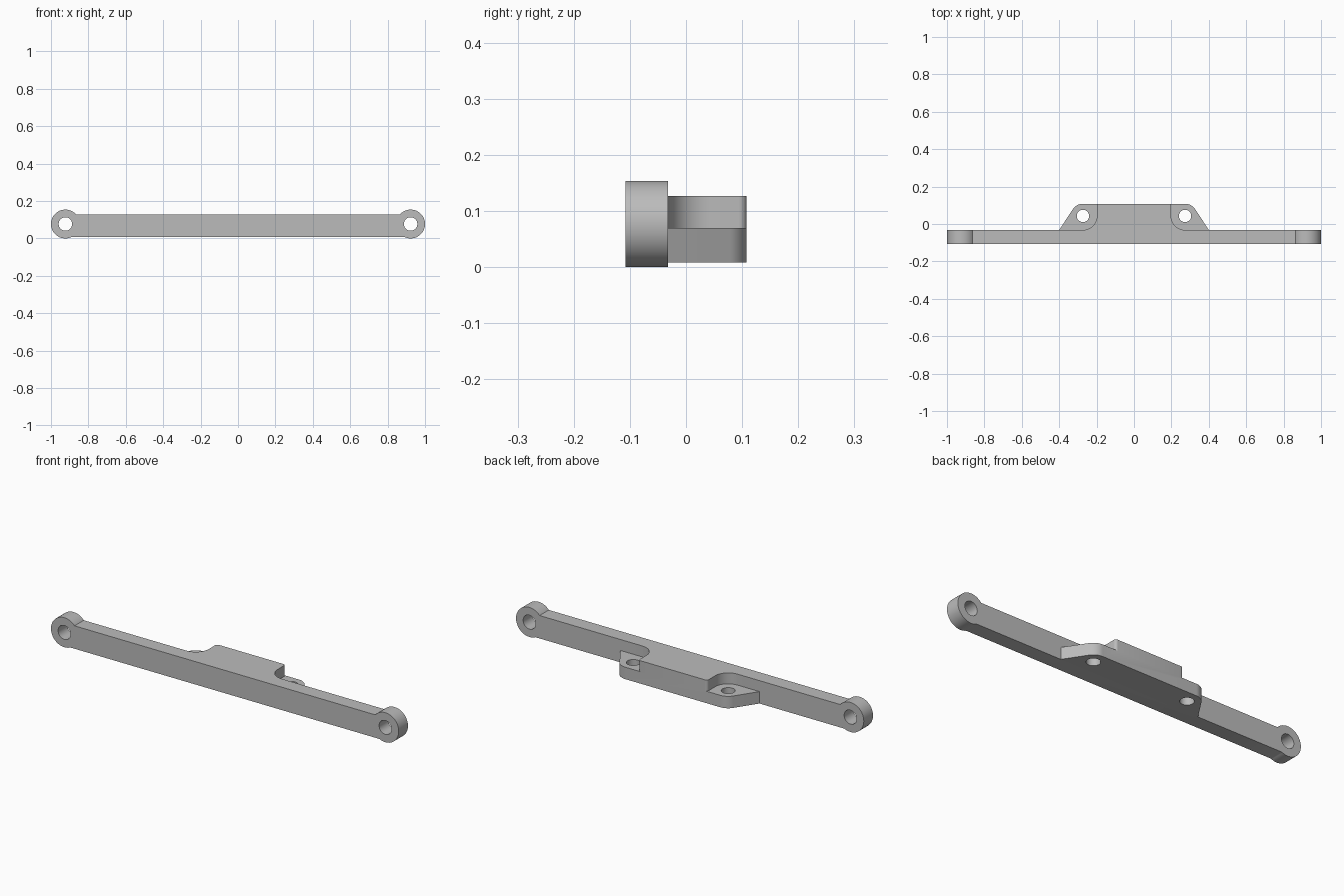
import bpy
import bmesh
from math import cos, sin, radians, pi

if "Cube" in bpy.data.objects:
    bpy.data.objects.remove(bpy.data.objects["Cube"], do_unlink=True)

FRONT, SHOULDER, BACK = -0.108, -0.032, 0.108     # depth levels
BOTTOM, EAR_TOP, TOP = 0.008, 0.07, 0.127         # height levels
EYE_X, EYE_Z, EYE_R = 0.923, 0.077, 0.077         # end eyes
EAR_X, EAR_Y = 0.273, 0.043                       # mounting holes

metal = bpy.data.materials.new("plain grey")
metal.use_nodes = True
grey = (0.5, 0.5, 0.5, 1)
metal.diffuse_color = grey
metal.node_tree.nodes["Principled BSDF"].inputs["Base Color"].default_value = grey


def arc(cx, cy, r, start, end, steps=14):
    angles = [radians(start + (end - start) * i / steps) for i in range(steps + 1)]
    return [(cx + r * cos(a), cy + r * sin(a)) for a in angles]


def prism(name, outline, low, high, along_y=False):
    """Extrude an outline along z, or an x-z outline along y."""
    bm = bmesh.new()
    place = (lambda u, v, w: (u, w, v)) if along_y else (lambda u, v, w: (u, v, w))
    face = bm.faces.new([bm.verts.new(place(u, v, low)) for u, v in outline])
    moved = bmesh.ops.extrude_face_region(bm, geom=[face])["geom"]
    shift = place(0, 0, high - low)
    bmesh.ops.translate(bm, vec=shift, verts=[g for g in moved if isinstance(g, bmesh.types.BMVert)])
    bmesh.ops.recalc_face_normals(bm, faces=bm.faces)
    mesh = bpy.data.meshes.new(name)
    bm.to_mesh(mesh)
    bm.free()
    mesh.materials.append(metal)
    obj = bpy.data.objects.new(name, mesh)
    bpy.context.collection.objects.link(obj)
    return obj


def circle(cx, cy, r):
    return arc(cx, cy, r, 0, 360, 64)[:-1]


def combine(body, tool, operation):
    mod = body.modifiers.new(operation, "BOOLEAN")
    mod.operation, mod.solver, mod.object = operation, "EXACT", tool
    bpy.context.view_layer.objects.active = body
    bpy.ops.object.modifier_apply(modifier=mod.name)
    bpy.data.objects.remove(tool, do_unlink=True)


def flip(points, side):
    return [(side * x, y) for x, y in points]


# Bar with the rear mounting block, seen in plan
half = [(EYE_X, FRONT), (EYE_X, SHOULDER), (0.4, SHOULDER)]
half += arc(EAR_X, EAR_Y, BACK - EAR_Y, 33.3, 90)
link_bar = prism("link_bar", half + flip(half, -1)[::-1], BOTTOM, TOP)

# Recess above each mounting ear, curved around its hole
pocket = [(0.45, SHOULDER)] + arc(EAR_X, EAR_Y, EAR_Y - SHOULDER, 270, 180)
pocket += arc(0.184, 0.094, 0.014, 0, 90, 6) + [(0.184, 0.15), (0.45, 0.15)]

for side in (1, -1):
    combine(link_bar, prism("ear_recess", flip(pocket, side), EAR_TOP, 0.2), "DIFFERENCE")
    combine(link_bar, prism("ear_hole", circle(side * EAR_X, EAR_Y, 0.033), -0.1, 0.2), "DIFFERENCE")
    # Round end eye and its bore
    combine(link_bar, prism("end_eye", circle(side * EYE_X, EYE_Z, EYE_R), FRONT, SHOULDER, True), "UNION")
    combine(link_bar, prism("eye_bore", circle(side * EYE_X, EYE_Z, 0.036), -0.2, 0.2, True), "DIFFERENCE")

# Smooth curved walls, crisp edges
bpy.ops.object.select_all(action="DESELECT")
link_bar.select_set(True)
bpy.context.view_layer.objects.active = link_bar
bpy.ops.object.shade_smooth_by_angle(angle=pi / 6)
